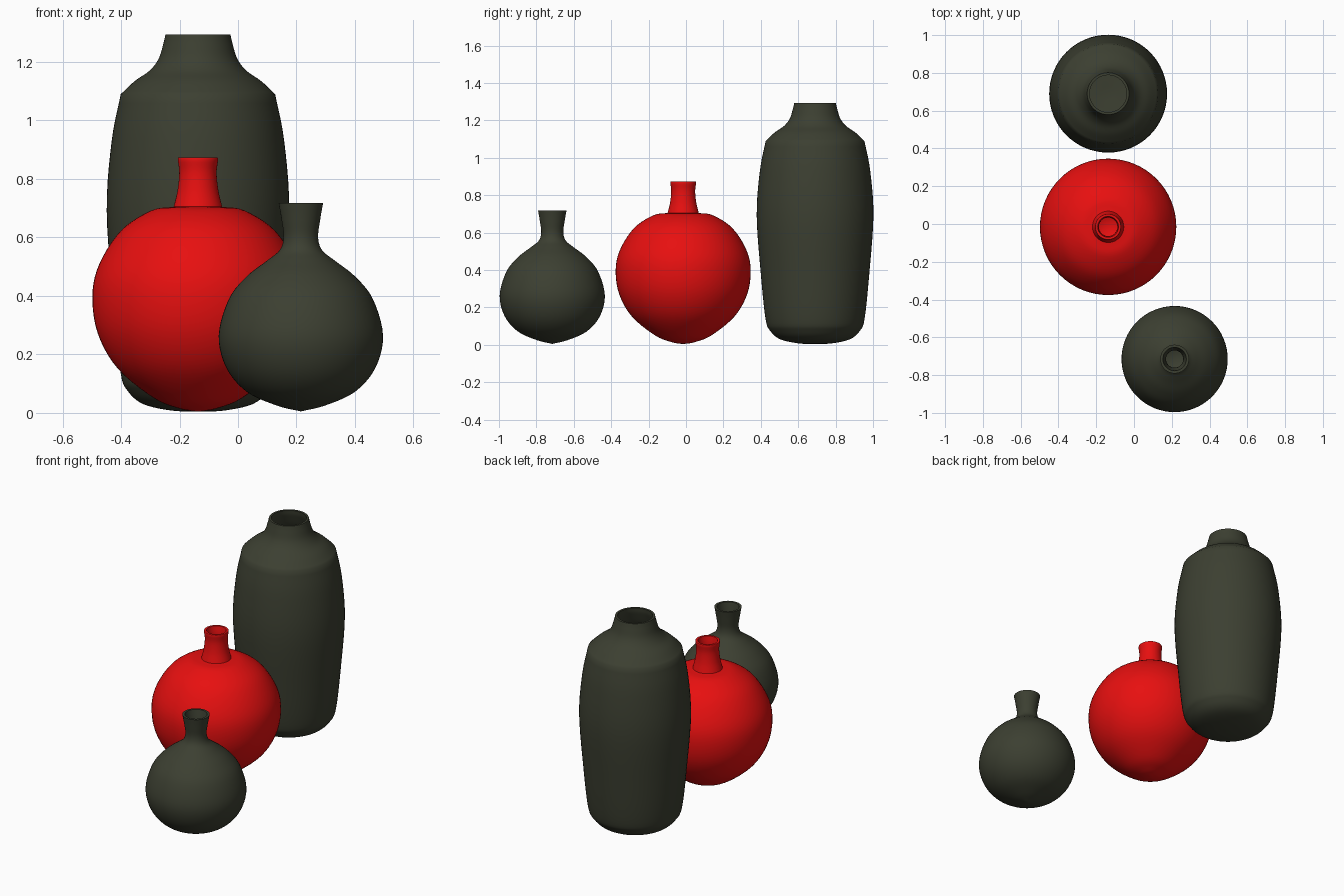
import bpy
import bmesh
from math import radians, tau
from mathutils import Vector

old = bpy.data.objects.get("Cube")
if old:
    bpy.data.objects.remove(old, do_unlink=True)


def material(name, rgb):
    mat = bpy.data.materials.new(name)
    mat.use_nodes = True
    color = (*rgb, 1)
    mat.diffuse_color = color
    shader = mat.node_tree.nodes["Principled BSDF"]
    shader.inputs["Base Color"].default_value = color
    shader.inputs["Roughness"].default_value = 0.6
    return mat


def smooth_run(points, steps=5):
    """Round curve through (radius, height) points."""
    p = [Vector((r, 0, z)) for r, z in points]
    p = [2 * p[0] - p[1]] + p + [2 * p[-1] - p[-2]]
    out = []
    for a, b, c, d in zip(p, p[1:], p[2:], p[3:]):
        for i in range(steps):
            t = i / steps
            out.append(b + t * (c - a) / 2
                       + t * t * (a - 2.5 * b + 2 * c - d / 2)
                       + t ** 3 * (1.5 * (b - c) + (d - a) / 2))
    out.append(p[-2])
    for v in out:
        v.x = max(v.x, 0)
    return out


def vase(name, mat, x, y, runs, segments=64):
    """Lathe the runs into a closed vessel; corners stay sharp between runs."""
    bm = bmesh.new()
    path = []
    for run in runs:
        path += smooth_run(run)
    verts = [bm.verts.new(v) for v in path]
    edges = [bm.edges.new(pair) for pair in zip(verts, verts[1:])]
    bmesh.ops.spin(bm, geom=verts + edges, cent=(0, 0, 0), axis=(0, 0, 1),
                   angle=tau, steps=segments)
    bmesh.ops.remove_doubles(bm, verts=bm.verts, dist=0.0004)
    bmesh.ops.recalc_face_normals(bm, faces=bm.faces)
    mesh = bpy.data.meshes.new(name)
    bm.to_mesh(mesh)
    bm.free()
    mesh.materials.append(mat)
    obj = bpy.data.objects.new(name, mesh)
    obj.location = (x, y, 0)
    bpy.context.collection.objects.link(obj)
    bpy.ops.object.select_all(action="DESELECT")
    obj.select_set(True)
    bpy.context.view_layer.objects.active = obj
    bpy.ops.object.shade_smooth_by_angle(angle=radians(35))


green = material("dark olive glaze", (0.045, 0.05, 0.031))
red = material("red glaze", (0.8, 0.005, 0.005))

# Tall shouldered vase: body, shoulder and neck, then the hollow inside
vase("tall_vase", green, -0.137, 0.69, [
    [(0, 0.004), (0.09, 0.008), (0.187, 0.03), (0.24, 0.075), (0.265, 0.14),
     (0.29, 0.38), (0.312, 0.69), (0.295, 0.93), (0.264, 1.09)],
    [(0.264, 1.09), (0.216, 1.135), (0.166, 1.17), (0.135, 1.21),
     (0.119, 1.26), (0.111, 1.294)],
    [(0.111, 1.294), (0.098, 1.294)],
    [(0.098, 1.294), (0.108, 1.25), (0.15, 1.16), (0.24, 1.09),
     (0.285, 0.85), (0.285, 0.5), (0.25, 0.15), (0.18, 0.06), (0, 0.04)],
])

# Round red vase with a slim neck set on a creased shoulder
vase("red_vase", red, -0.137, -0.015, [
    [(0, 0.004), (0.06, 0.014), (0.15, 0.05), (0.273, 0.15), (0.342, 0.27),
     (0.361, 0.4), (0.337, 0.51), (0.262, 0.625), (0.16, 0.692), (0.083, 0.705)],
    [(0.083, 0.705), (0.07, 0.76), (0.064, 0.82), (0.069, 0.866)],
    [(0.069, 0.866), (0.067, 0.873), (0.055, 0.873)],
    [(0.055, 0.873), (0.049, 0.82), (0.055, 0.75), (0.075, 0.68)],
    [(0.075, 0.68), (0.16, 0.665), (0.25, 0.6), (0.335, 0.4),
     (0.25, 0.16), (0, 0.03)],
])

# Small bottle with a flared neck
vase("small_vase", green, 0.215, -0.715, [
    [(0, 0.005), (0.082, 0.025), (0.185, 0.072), (0.255, 0.154), (0.281, 0.265),
     (0.246, 0.39), (0.185, 0.467), (0.117, 0.52), (0.073, 0.556),
     (0.059, 0.6), (0.066, 0.66), (0.076, 0.718)],
    [(0.076, 0.718), (0.062, 0.718)],
    [(0.062, 0.718), (0.052, 0.66), (0.046, 0.6), (0.06, 0.545),
     (0.17, 0.45), (0.255, 0.27), (0.18, 0.1), (0, 0.035)],
])
